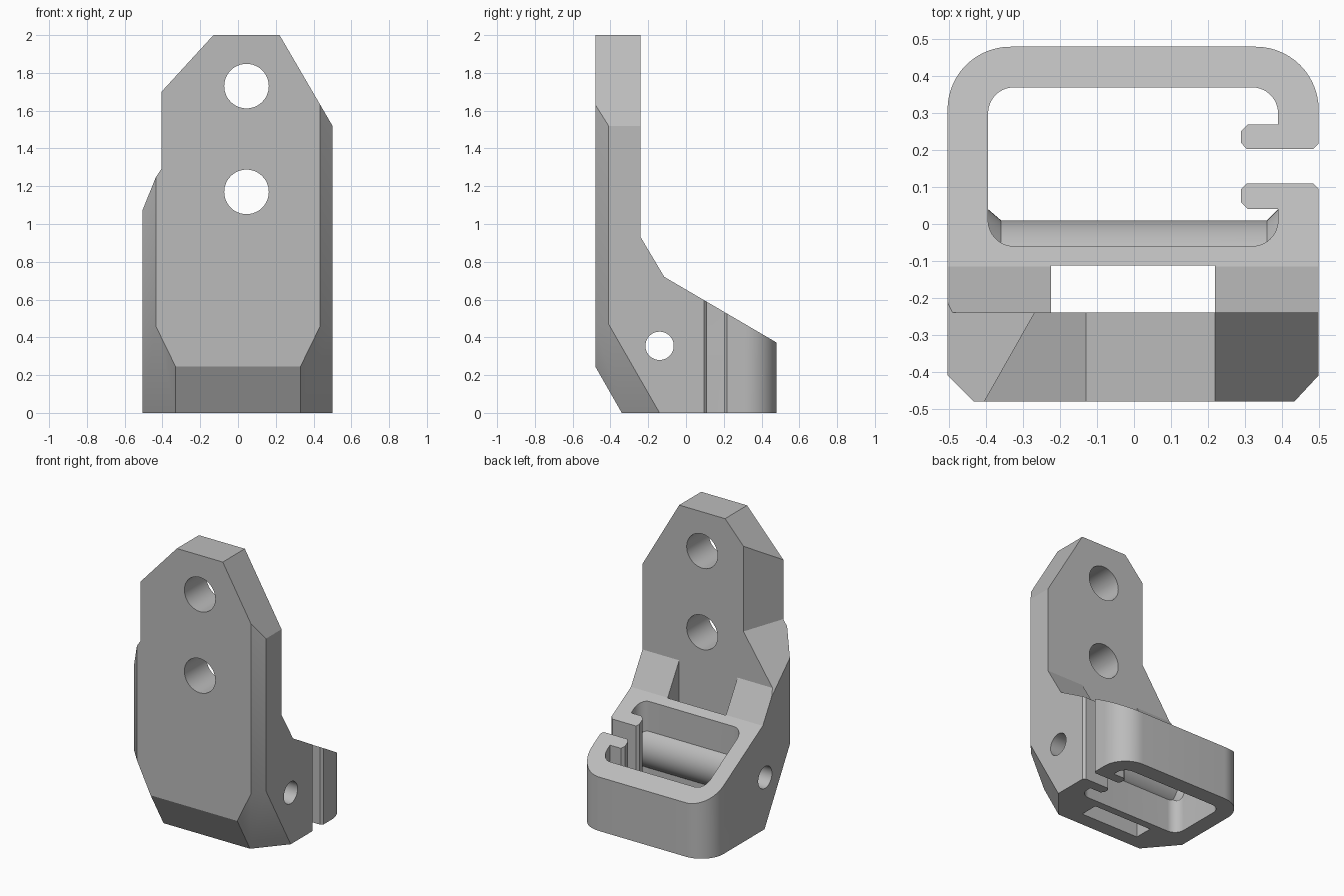
import bpy, bmesh, math
from mathutils import Vector, Matrix

cube = bpy.data.objects.get("Cube")
if cube:
    bpy.data.objects.remove(cube, do_unlink=True)

grey = bpy.data.materials.new("plain_grey")
grey.use_nodes = True
COLOUR = (0.5, 0.5, 0.5, 1)
grey.diffuse_color = COLOUR
for node in grey.node_tree.nodes:
    if node.type == "BSDF_PRINCIPLED":
        node.inputs["Base Color"].default_value = COLOUR


def make(name, bm):
    bmesh.ops.recalc_face_normals(bm, faces=bm.faces)
    mesh = bpy.data.meshes.new(name)
    bm.to_mesh(mesh)
    bm.free()
    mesh.materials.append(grey)
    ob = bpy.data.objects.new(name, mesh)
    bpy.context.collection.objects.link(ob)
    return ob


def prism(points, to_3d, low, high):
    """Extrude a flat outline between two depths."""
    bm = bmesh.new()
    face = bm.faces.new([bm.verts.new(to_3d(a, b, low)) for a, b in points])
    ext = bmesh.ops.extrude_face_region(bm, geom=[face])["geom"]
    move = Vector(to_3d(0, 0, high)) - Vector(to_3d(0, 0, low))
    bmesh.ops.translate(bm, vec=move, verts=[g for g in ext if isinstance(g, bmesh.types.BMVert)])
    return bm


def along_z(a, b, d):
    return (a, b, d)


def along_x(a, b, d):
    return (d, a, b)


def box(x0, x1, y0, y1, z0, z1):
    return prism([(x0, y0), (x1, y0), (x1, y1), (x0, y1)], along_z, z0, z1)


def arc(cx, cy, r, start, end, steps=14):
    angles = [math.radians(start + (end - start) * i / steps) for i in range(steps + 1)]
    return [(cx + r * math.cos(t), cy + r * math.sin(t)) for t in angles]


def clip(bm, point, normal):
    """Cut a convex solid, dropping what lies on the normal's side."""
    geom = bm.verts[:] + bm.edges[:] + bm.faces[:]
    cut = bmesh.ops.bisect_plane(bm, geom=geom, plane_co=point, plane_no=normal, clear_outer=True)
    edges = [g for g in cut["geom_cut"] if isinstance(g, bmesh.types.BMEdge)]
    bmesh.ops.contextual_create(bm, geom=edges)


def lathe(rings, axis, centre, steps=48):
    """Turn (radius, distance) rings about the x or y axis."""
    bm = bmesh.new()
    loops = []
    for r, d in rings:
        loop = []
        for i in range(steps):
            t = math.tau * i / steps
            u, w = r * math.cos(t), r * math.sin(t)
            co = Vector((d, u, w)) if axis == "X" else Vector((u, d, w))
            loop.append(bm.verts.new(co + Vector(centre)))
        loops.append(loop)
    for a, b in zip(loops, loops[1:]):
        for i in range(steps):
            j = (i + 1) % steps
            bm.faces.new((a[i], a[j], b[j], b[i]))
    bm.faces.new(loops[0])
    bm.faces.new(loops[-1])
    return bm


def combine(target, tool, operation):
    mod = target.modifiers.new(tool.name, "BOOLEAN")
    mod.operation, mod.object, mod.solver = operation, tool, "EXACT"
    bpy.context.view_layer.objects.active = target
    bpy.ops.object.modifier_apply(modifier=mod.name)
    bpy.data.objects.remove(tool, do_unlink=True)


# Body block: chamfered front corners, rounded back corners
outline = [(-0.435, -0.48), (0.435, -0.48), (0.5, -0.41)]
outline += arc(0.33, 0.31, 0.17, 0, 90) + arc(-0.335, 0.31, 0.17, 90, 180) + [(-0.505, -0.41)]
bm = prism(outline, along_z, 0, 2)
clip(bm, (-0.13, 0, 2), (-0.3, 0, 0.275))
clip(bm, (0.22, 0, 2), (0.36, 0, 0.21))
for side in (-1, 1):
    clip(bm, (0.5 * side, -0.14, 0), (1.176 * side, -1, -0.574))
body = make("bracket_body", bm)

# Side profile: tall plate, sloping shoulder, chamfered foot
profile = [(-0.34, -0.1), (0.6, -0.1), (0.6, 0.3), (0.48, 0.372), (-0.115, 0.72),
           (-0.24, 0.93), (-0.24, 2.1), (-0.6, 2.1), (-0.6, 0.245), (-0.48, 0.245), (-0.34, 0)]
combine(body, make("side_profile", prism(profile, along_x, -1, 1)), "INTERSECT")

# Angled relief on the right edge of the plate
bm = box(-0.8, 0, -0.8, -0.2, 0.3, 2.3)
clip(bm, (-0.27, -0.24, 1.5), (0.238, -0.135, 0))
back, low, front = Vector((-0.27, -0.24, 1.26)), Vector((-0.505, -0.24, 0.91)), Vector((-0.405, -0.478, 1.29))
normal = (low - back).cross(front - back)
clip(bm, back, normal if normal.z < 0 else -normal)
combine(body, make("edge_relief", bm), "DIFFERENCE")

# Pocket with a lipped mouth on the left side
pocket = [(0.52, 0.085), (0.5, 0.095), (0.485, 0.11), (0.305, 0.11), (0.29, 0.095),
          (0.29, 0.058), (0.308, 0.04), (0.39, 0.04)]
pocket += arc(0.32, 0.01, 0.07, 0, -90) + arc(-0.325, 0.01, 0.07, 270, 180)
pocket += arc(-0.325, 0.3, 0.07, 180, 90) + arc(0.32, 0.3, 0.07, 90, 0)
pocket += [(0.39, 0.27), (0.308, 0.27), (0.29, 0.252), (0.29, 0.22), (0.305, 0.203),
           (0.485, 0.203), (0.5, 0.217), (0.52, 0.228)]
combine(body, make("pocket", prism(pocket, along_z, -0.2, 1)), "DIFFERENCE")

# Rounded boss in the pocket around the cross hole
rings = [(0.18, -0.42), (0.18, -0.395), (0.15, -0.36), (0.15, 0.36), (0.18, 0.39), (0.18, 0.42)]
combine(body, make("boss", lathe(rings, "X", (0, -0.14, 0.355))), "UNION")

# Strap slot behind the plate
combine(body, make("slot", box(-0.225, 0.22, -0.24, -0.113, -0.2, 1.2)), "DIFFERENCE")

# Cross hole and two mounting holes
combine(body, make("cross_hole", lathe([(0.075, -1), (0.075, 1)], "X", (0, -0.14, 0.355))), "DIFFERENCE")
for z in (1.17, 1.73):
    hole = lathe([(0.118, -1), (0.118, 0)], "Y", (0.045, 0, z))
    combine(body, make("mounting_hole", hole), "DIFFERENCE")

# Smooth the rounded walls, keep hard edges
bpy.ops.object.select_all(action="DESELECT")
body.select_set(True)
bpy.context.view_layer.objects.active = body
bpy.ops.object.shade_smooth_by_angle(angle=math.radians(25))
